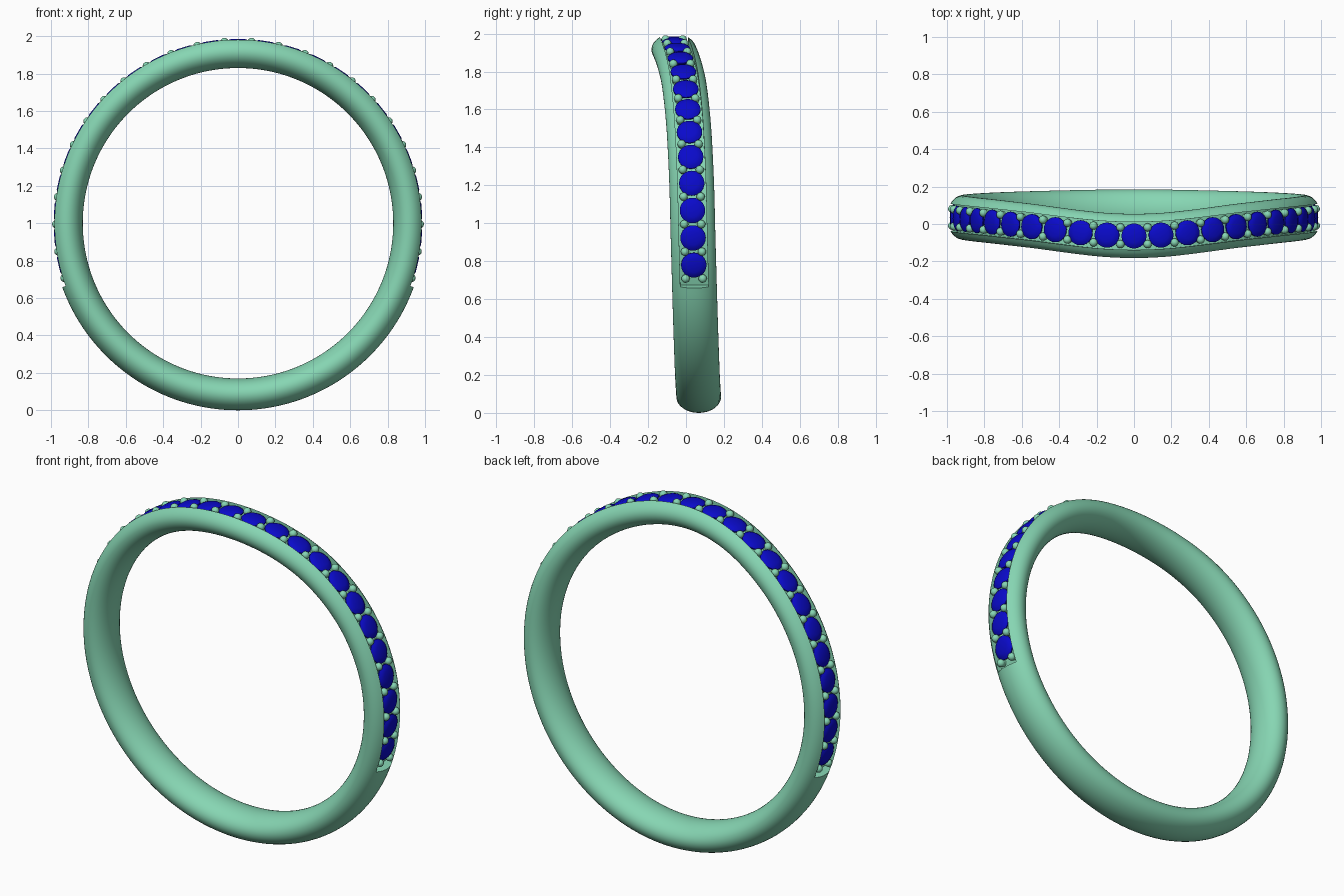
import bpy, bmesh
from math import sin, cos, pi, radians, asin
from mathutils import Matrix, Vector

if "Cube" in bpy.data.objects:
    bpy.data.objects.remove(bpy.data.objects["Cube"])

INNER, OUTER, HALF_W = 0.83, 1.0, 0.118     # band section
SLOT_W, FLOOR, SLOT_END = 0.074, 0.95, 110  # stone channel
STEP, SIDE = 8.6, 12                        # stone spacing, stones each side of the top


def material(name, color):
    m = bpy.data.materials.new(name)
    m.diffuse_color = color
    m.use_nodes = True
    m.node_tree.nodes["Principled BSDF"].inputs["Base Color"].default_value = m.diffuse_color
    return m


green = material("mint metal", (0.24, 0.67, 0.45, 1))
blue = material("blue gem", (0.003, 0.003, 0.6, 1))


# sideways sweep of the band: (degrees from top, y)
SWEEP = [(-9, -0.059), (0, -0.064), (9, -0.059), (17, -0.047), (26, -0.03), (35, -0.013), (44, 0.0),
         (52, 0.01), (60, 0.018), (77, 0.03), (94, 0.037), (110, 0.044),
         (145, 0.058), (180, 0.067), (215, 0.058)]


def sway(deg):
    d = abs(deg)
    i = max(k for k in range(1, len(SWEEP) - 2) if SWEEP[k][0] <= d or k == 1)
    (x0, y0), (x1, y1), (x2, y2), (x3, y3) = SWEEP[i - 1:i + 3]
    u, h = (d - x1) / (x2 - x1), x2 - x1
    m1, m2 = (y2 - y0) / (x2 - x0) * h, (y3 - y1) / (x3 - x1) * h
    return ((2*u**3 - 3*u**2 + 1) * y1 + (u**3 - 2*u**2 + u) * m1
            + (3*u**2 - 2*u**3) * y2 + (u**3 - u**2) * m2)


def frame(deg, r):
    """Placement on the ring, local z pointing outward."""
    t = radians(deg)
    return (Matrix.Translation((r * sin(t), sway(deg), 1 + r * cos(t)))
            @ Matrix.Rotation(t, 4, 'Y'))


def finish(bm, name, mat, angle):
    bmesh.ops.recalc_face_normals(bm, faces=bm.faces)
    me = bpy.data.meshes.new(name)
    bm.to_mesh(me)
    bm.free()
    ob = bpy.data.objects.new(name, me)
    bpy.context.collection.objects.link(ob)
    me.materials.append(mat)
    bpy.ops.object.select_all(action='DESELECT')
    ob.select_set(True)
    bpy.context.view_layer.objects.active = ob
    if angle:
        bpy.ops.object.shade_smooth_by_angle(angle=radians(angle))
    return ob


def loft(bm, rings, closed):
    pairs = list(zip(rings, rings[1:] + rings[:1])) if closed else list(zip(rings, rings[1:]))
    for a, b in pairs:
        n = len(a)
        for i in range(n):
            bm.faces.new((a[i], a[(i + 1) % n], b[(i + 1) % n], b[i]))


# Band: oval section swept round, with the channel sunk into its upper part
def section(slotted):
    mid, semi = (INNER + OUTER) / 2, (OUTER - INNER) / 2
    a0 = asin(SLOT_W / HALF_W)
    pts = []
    for i in range(33):
        a = a0 + (2 * pi - 2 * a0) * i / 32
        pts.append((HALF_W * sin(a), mid + semi * cos(a)))
    for i in range(9):
        y = -SLOT_W + 2 * SLOT_W * i / 8
        pts.append((y, FLOOR if slotted else mid + semi * cos(asin(y / HALF_W))))
    return pts


bm = bmesh.new()
stations = [(-SLOT_END + 2 * SLOT_END * i / 110, True) for i in range(111)]
stations += [(SLOT_END + (360 - 2 * SLOT_END) * i / 70, False) for i in range(71)]
rings = []
for deg, slotted in stations:
    d = deg if deg <= 180 else deg - 360
    m = frame(d, 0)
    rings.append([bm.verts.new(m @ Vector((0, y, r))) for y, r in section(slotted)])
loft(bm, rings, True)
bmesh.ops.remove_doubles(bm, verts=bm.verts, dist=1e-5)
finish(bm, "band", green, 35)

# Stones: round cut gems with table, crown, girdle and pavilion
bm = bmesh.new()
GEM = [(0.036, 0.018), (0.054, 0.012), (0.067, 0.003), (0.067, -0.003), (0.004, -0.05)]
for k in range(-SIDE, SIDE + 1):
    m = frame(k * STEP, 0.967)
    rings = [[bm.verts.new(m @ Vector((r * cos(2*pi*i/24), r * sin(2*pi*i/24), h)))
              for i in range(24)] for r, h in GEM]
    loft(bm, rings, False)
    bm.faces.new(rings[0])
    bm.faces.new(rings[-1])
finish(bm, "stones", blue, 20)

# Prongs: ball-topped pins in pairs between the stones
bm = bmesh.new()
for k in range(-SIDE - 1, SIDE + 1):
    for side in (-1, 1):
        m = frame((k + 0.5) * STEP, 0.972) @ Matrix.Translation((0, side * 0.045, 0))
        bmesh.ops.create_uvsphere(bm, u_segments=16, v_segments=10, radius=0.022, matrix=m)
        bmesh.ops.create_cone(bm, cap_ends=True, segments=16, radius1=0.018, radius2=0.018,
                              depth=0.04, matrix=m @ Matrix.Translation((0, 0, -0.02)))
finish(bm, "prongs", green, 40)
